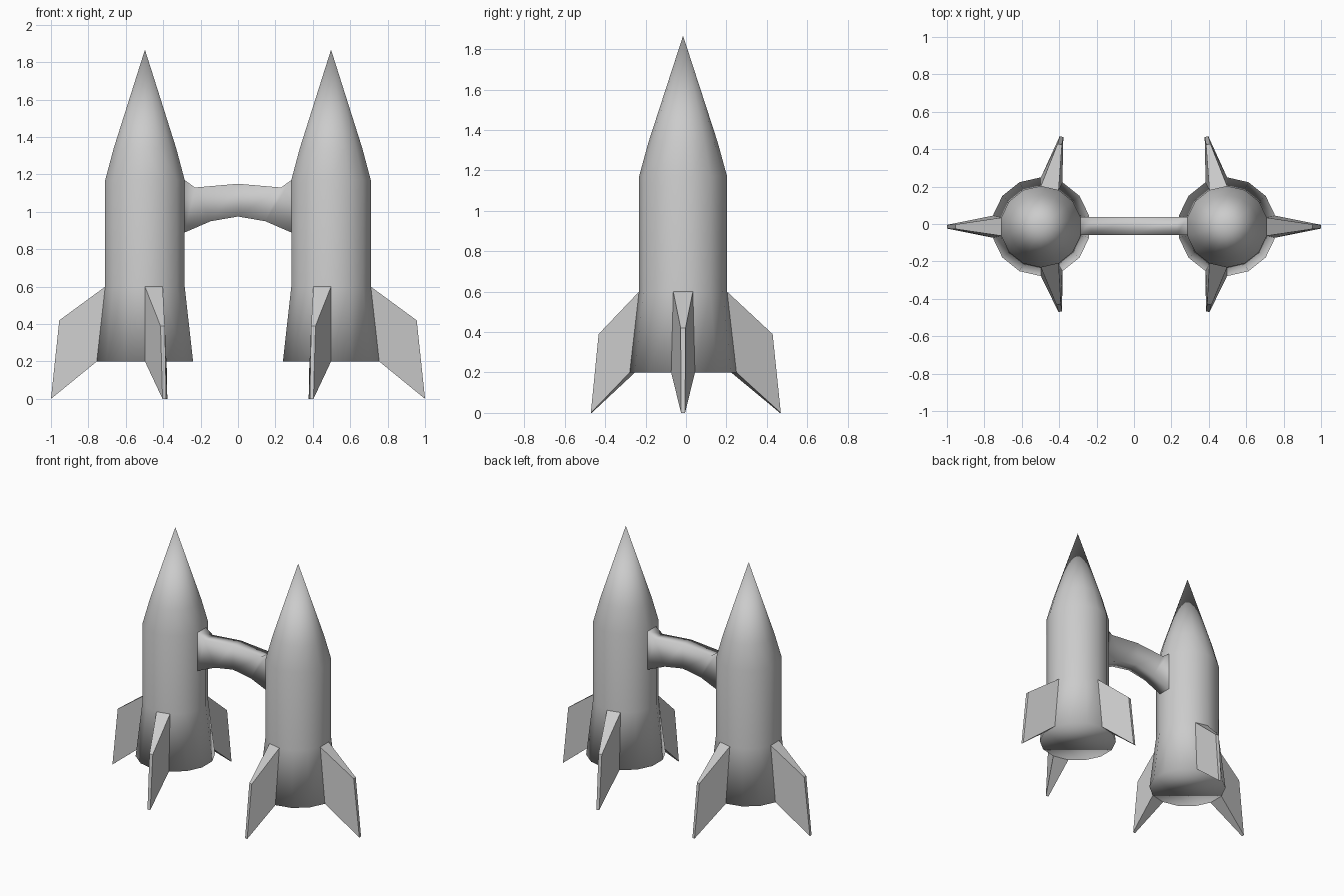
import bpy, bmesh
from math import pi, cos, sin, radians

if "Cube" in bpy.data.objects:
    bpy.data.objects.remove(bpy.data.objects["Cube"])

SIDES = 14
CX, CY = 0.4975, -0.0145          # axis of the right-hand rocket


def make(name, verts, faces, smooth=False, mirror=False):
    me = bpy.data.meshes.new(name)
    me.from_pydata(verts, [], faces)
    bm = bmesh.new()
    bm.from_mesh(me)
    bmesh.ops.recalc_face_normals(bm, faces=bm.faces)
    bm.to_mesh(me)
    bm.free()
    for p in me.polygons:
        p.use_smooth = smooth
    ob = bpy.data.objects.new(name, me)
    bpy.context.collection.objects.link(ob)
    if mirror:
        mod = ob.modifiers.new("Mirror", 'MIRROR')
        mod.use_axis[0] = True
        mod.use_mirror_merge = False
    return ob


def loft(rings, caps):
    """Quads between successive rings of equal size."""
    n = len(rings[0])
    verts = [v for r in rings for v in r]
    faces = [(i*n + j, i*n + (j+1) % n, (i+1)*n + (j+1) % n, (i+1)*n + j)
             for i in range(len(rings) - 1) for j in range(n)]
    if 'start' in caps:
        faces.append(tuple(range(n)))
    if 'end' in caps:
        faces.append(tuple(range(len(verts) - n, len(verts))))
    return verts, faces


# Rocket hulls: 14-sided profile (distance to flat, height) closed by a point
profile = [(0.2575, 0.2), (0.2125, 0.6), (0.2125, 1.17), (0.167, 1.34)]
rings = []
for r, z in profile:
    R = r / cos(pi / SIDES)
    rings.append([(CX + R*cos((j + .5)*2*pi/SIDES),
                   CY + R*sin((j + .5)*2*pi/SIDES), z) for j in range(SIDES)])
verts, faces = loft(rings, {'start'})
tip = len(verts)
verts.append((CX, CY, 1.867))
base = tip - SIDES
faces += [(base + j, base + (j + 1) % SIDES, tip) for j in range(SIDES)]
make("rocket_hull", verts, faces, smooth=True, mirror=True)


# Fins: each grows from one hull facet and tapers outward
def fin(name, facet, upper, lower):
    a = facet * 2*pi / SIDES
    ca, sa = cos(a), sin(a)

    def pair(r, w, z):
        return [(CX + r*ca - s*w*sa, CY + r*sa + s*w*ca, z) for s in (-1, 1)]
    t = sin(pi / SIDES) / cos(pi / SIDES)
    inner = pair(0.2125, 0.2125*t, 0.6) + pair(0.2575, 0.2575*t, 0.2)[::-1]
    outer = pair(upper[0], 0.012, upper[1]) + pair(lower, 0.01, 0.0)[::-1]
    make(name, *loft([inner, outer], {'start', 'end'}), mirror=True)


fin("outer_fin", 0, (0.458, 0.42), 0.5025)
fin("back_fin", 4, (0.452, 0.39), 0.494)
fin("front_fin", -4, (0.426, 0.39), 0.466)

# Bridge: arched four-sided beam (top x, top z, bottom x, bottom z)
half = [(0.285, 1.17, 0.285, 0.89), (0.23, 1.13, 0.145, 0.95)]
stations = ([(-a, b, -c, d) for a, b, c, d in half]
            + [(0, 1.15, 0, 0.975)] + half[::-1])
w = 0.0485
sections = [[(a, CY + 0.004 - w, b), (a, CY + 0.004 + w, b),
             (c, CY + 0.004 + w, d), (c, CY + 0.004 - w, d)]
            for a, b, c, d in stations]
make("bridge", *loft(sections, set()), smooth=True)
